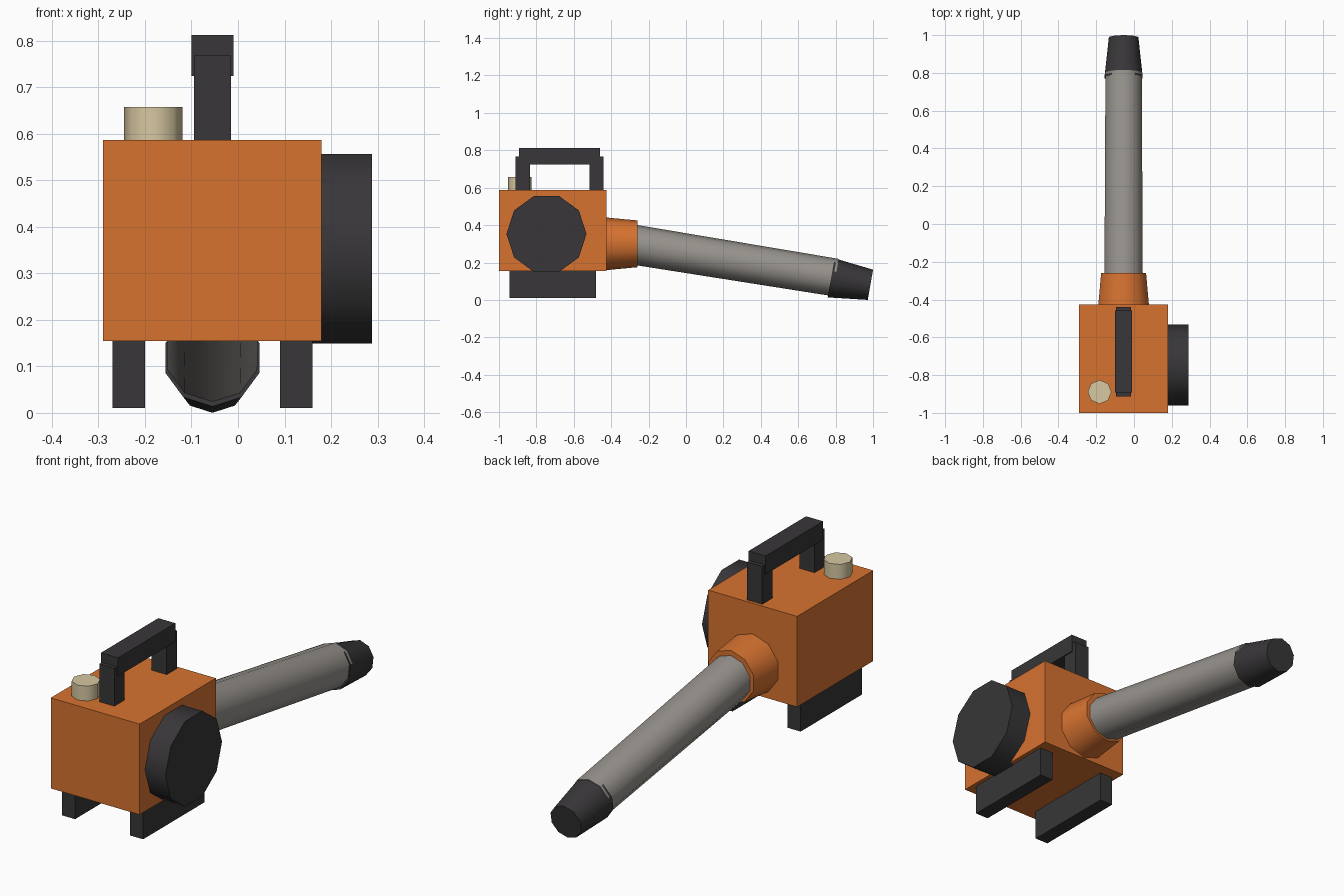
import bpy, bmesh, math
from mathutils import Vector

if "Cube" in bpy.data.objects:
    bpy.data.objects.remove(bpy.data.objects["Cube"])


def material(name, rgb):
    m = bpy.data.materials.new(name)
    m.diffuse_color = (*rgb, 1)
    m.use_nodes = True
    m.node_tree.nodes["Principled BSDF"].inputs["Base Color"].default_value = m.diffuse_color
    return m


ORANGE = material("orange_plastic", (0.68, 0.17, 0.03))
DARK = material("dark_rubber", (0.04, 0.037, 0.04))
GREY = material("grey_tube", (0.31, 0.29, 0.265))
CREAM = material("cream_cap", (0.68, 0.58, 0.36))


def add(name, bm, mat):
    bmesh.ops.recalc_face_normals(bm, faces=bm.faces[:])
    me = bpy.data.meshes.new(name)
    bm.to_mesh(me)
    bm.free()
    me.materials.append(mat)
    ob = bpy.data.objects.new(name, me)
    bpy.context.collection.objects.link(ob)
    return ob


def box(name, x, y, z, mat):
    bm = bmesh.new()
    bmesh.ops.create_cube(bm, size=1)
    for v in bm.verts:
        v.co = [(r[0] + r[1]) / 2 + c * (r[1] - r[0]) for c, r in zip(v.co, (x, y, z))]
    return add(name, bm, mat)


def cone(name, a, b, ra, rb, sides, first, mat):
    """Capped cone from a to b, with one corner pointing along 'first'."""
    a, b = Vector(a), Vector(b)
    d = (b - a).normalized()
    u = Vector(first)
    u = (u - d * u.dot(d)).normalized()
    w = d.cross(u)
    bm = bmesh.new()
    rings = []
    for c, r in ((a, ra), (b, rb)):
        angles = [math.tau * i / sides for i in range(sides)]
        rings.append([bm.verts.new(c + r * (math.cos(t) * u + math.sin(t) * w)) for t in angles])
        bm.faces.new(rings[-1])
    for i in range(sides):
        j = (i + 1) % sides
        bm.faces.new((rings[0][i], rings[0][j], rings[1][j], rings[1][i]))
    ob = add(name, bm, mat)
    bpy.ops.object.select_all(action='DESELECT')
    ob.select_set(True)
    bpy.context.view_layer.objects.active = ob
    bpy.ops.object.shade_smooth_by_angle(angle=math.radians(50))
    return ob


# Motor housing and the two feet
box("housing", (-0.29, 0.18), (-1.0, -0.425), (0.154, 0.587), ORANGE)
for side, x in (("left", -0.27), ("right", 0.09)):
    box(f"{side}_foot", (x, x + 0.07), (-0.945, -0.48), (0.01, 0.17), DARK)

# Carry handle
for end, y in (("front", -0.912), ("rear", -0.517)):
    box(f"{end}_handle_post", (-0.095, -0.015), (y, y + 0.077), (0.57, 0.768), DARK)
box("handle_grip", (-0.10, -0.01), (-0.893, -0.459), (0.724, 0.812), DARK)

# Fan cover on the side and fuel cap on top
cone("fan_cover", (0.14, -0.746, 0.353), (0.288, -0.746, 0.353), 0.214, 0.214, 10, (0, 1, 0), DARK)
cone("fuel_cap", (-0.182, -0.889, 0.57), (-0.182, -0.889, 0.658), 0.063, 0.063, 8, (1, 0, 0), CREAM)

# Blower pipe: collar, sloping tube, tapered nozzle
X, UP = -0.055, (0, 0, 1)
cone("collar", (X, -0.44, 0.30), (X, -0.26, 0.30), 0.142, 0.125, 10, UP, ORANGE)
cone("blower_tube", (X, -0.35, 0.307), (X, 0.80, 0.12), 0.107, 0.101, 10, UP, GREY)
cone("nozzle", (X, 0.776, 0.118), (X, 0.986, 0.081), 0.106, 0.082, 10, UP, DARK)
